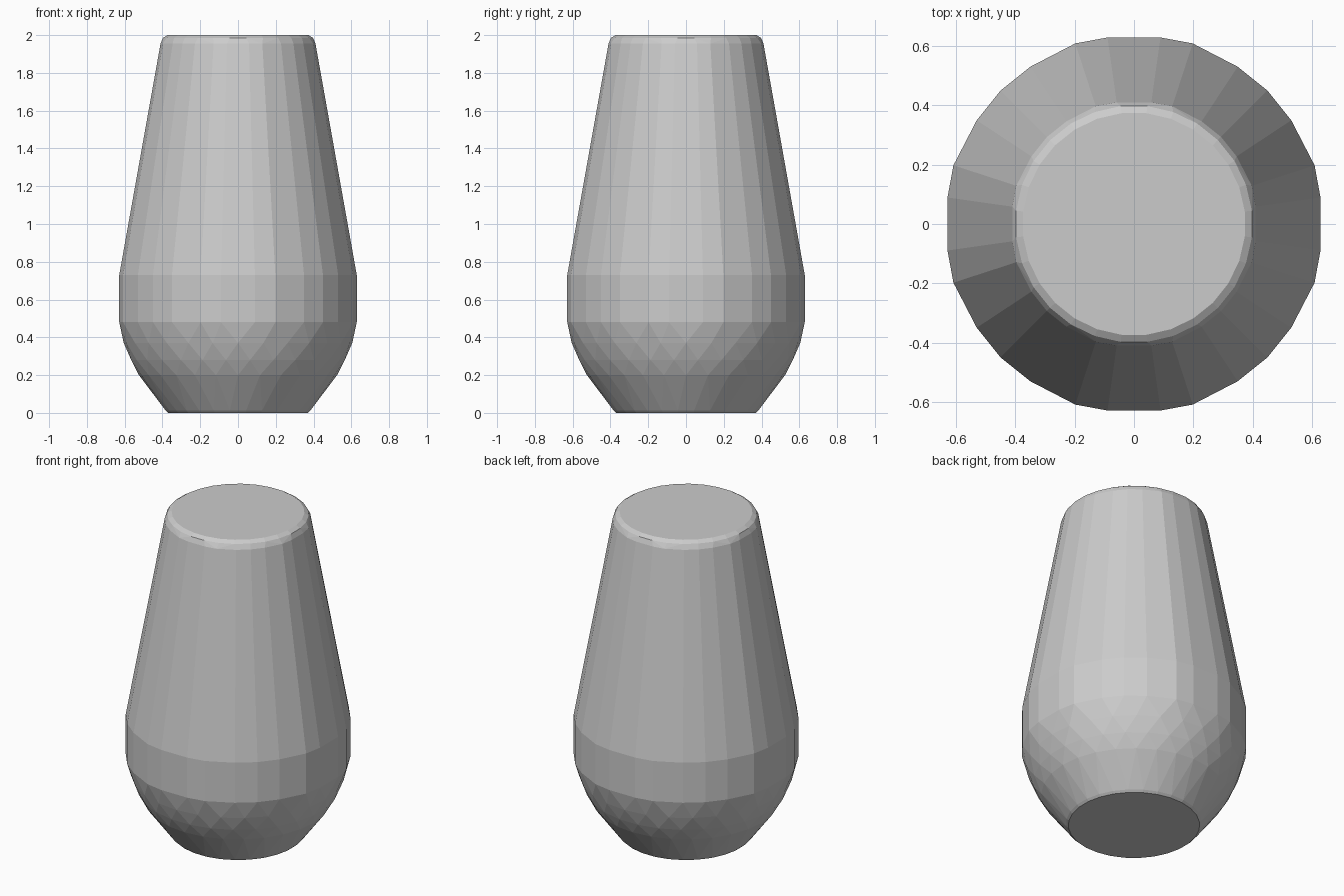
import bpy, bmesh
from math import cos, sin, pi, radians

if "Cube" in bpy.data.objects:
    bpy.data.objects.remove(bpy.data.objects["Cube"])

# Faceted outline of the body: one quadrant, repeated four times (28 sides)
QUADRANT = [(8.1, 1.008), (18.0, 1.016), (33.4, 1.008), (45, 1.01),
            (56.6, 1.008), (72.0, 1.016), (81.9, 1.008)]
OUTLINE = [(radians(a + 90 * q), s) for q in range(4) for a, s in QUADRANT]


def even(sides, shift):
    return [(2 * pi * (i + shift) / sides, 1.005) for i in range(sides)]


# Profile rings: height, radius, cross-section
RINGS = [
    (0.0, 0.37, even(28, 0.5)),
    (0.012, 0.383, even(28, 0.5)),
    (0.20, 0.522, even(28, 0.0)),
    (0.28, 0.566, even(28, 0.5)),
    (0.37, 0.602, even(28, 0.0)),
    (0.48, 0.63, OUTLINE),
    (0.73, 0.63, OUTLINE),
    (1.955, 0.411, OUTLINE),
    (1.985, 0.398, even(28, 0.5)),
    (2.0, 0.374, even(28, 0.5)),
]

# Solid convex body skinned over the rings
bm = bmesh.new()
for z, r, section in RINGS:
    for a, s in section:
        bm.verts.new((r * s * cos(a), r * s * sin(a), z))
hull = bmesh.ops.convex_hull(bm, input=bm.verts[:])
loose = [v for v in bm.verts if not v.link_faces]
bmesh.ops.delete(bm, geom=loose, context='VERTS')
bmesh.ops.dissolve_limit(bm, angle_limit=radians(1), verts=bm.verts[:], edges=bm.edges[:])
bmesh.ops.recalc_face_normals(bm, faces=bm.faces[:])

mesh = bpy.data.meshes.new("vase_body")
bm.to_mesh(mesh)
bm.free()
body = bpy.data.objects.new("vase_body", mesh)
bpy.context.collection.objects.link(body)
